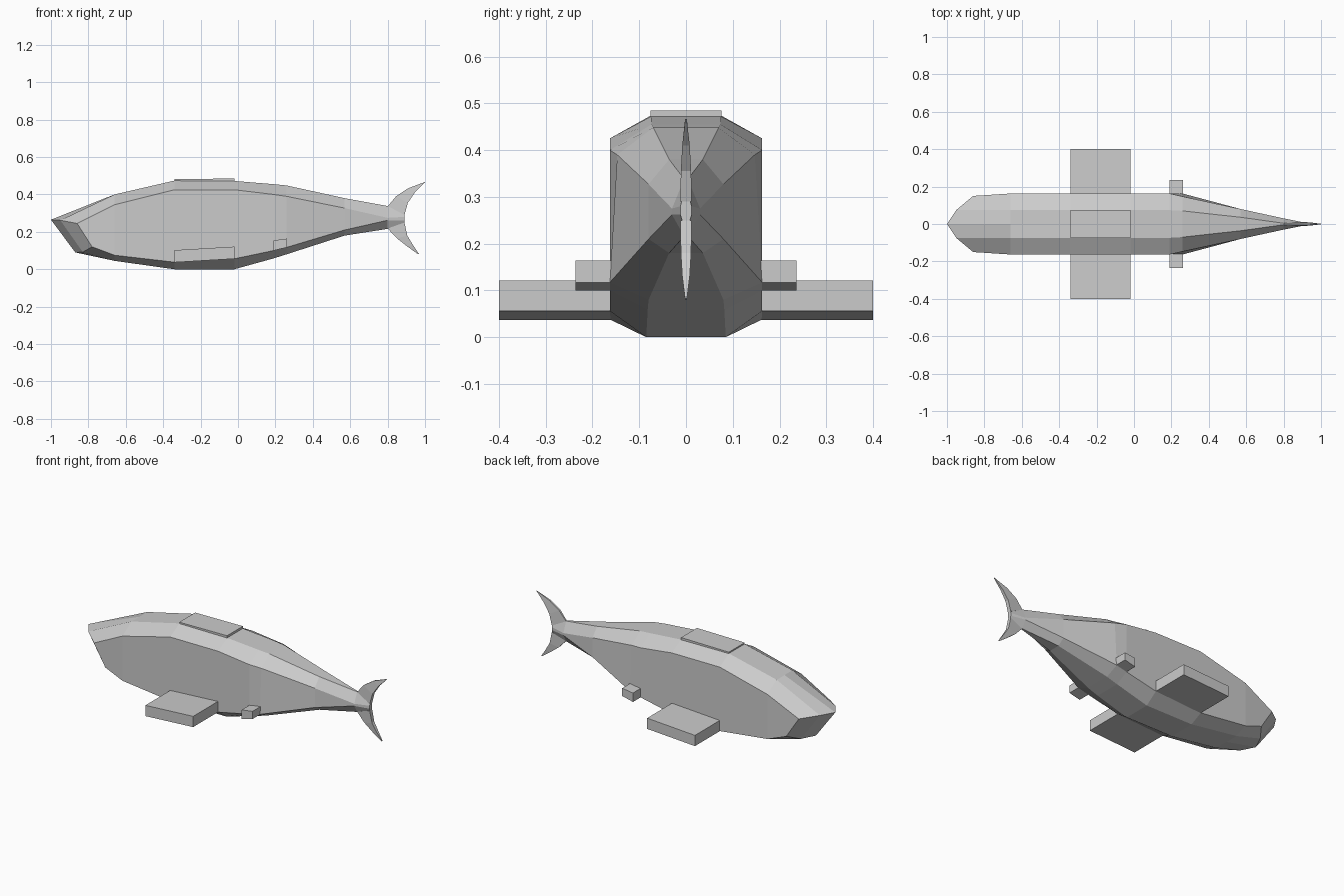
import bpy
import bmesh

if "Cube" in bpy.data.objects:
    bpy.data.objects.remove(bpy.data.objects["Cube"])

grey = bpy.data.materials.new("plain grey")
grey.diffuse_color = (0.6, 0.6, 0.6, 1)
grey.use_nodes = True
grey.node_tree.nodes["Principled BSDF"].inputs["Base Color"].default_value = grey.diffuse_color


def make_loft(name, rings):
    """Skin a series of equal closed rings and cap both ends."""
    bm = bmesh.new()
    loops = [[bm.verts.new(p) for p in ring] for ring in rings]
    n = len(loops[0])
    for a, b in zip(loops, loops[1:]):
        for i in range(n):
            j = (i + 1) % n
            bm.faces.new((a[i], a[j], b[j], b[i]))
    if n == 10:
        # The chin is split into strips, folded along the centre line
        c = loops[0]
        for q in ((0, 1, 4, 5), (1, 2, 3, 4), (0, 5, 6, 9), (9, 6, 7, 8)):
            bm.faces.new([c[i] for i in q])
    else:
        bm.faces.new(loops[0])
    bm.faces.new(loops[-1])
    bmesh.ops.remove_doubles(bm, verts=bm.verts, dist=0.0005)
    bmesh.ops.recalc_face_normals(bm, faces=bm.faces)
    me = bpy.data.meshes.new(name)
    bm.to_mesh(me)
    bm.free()
    me.materials.append(grey)
    ob = bpy.data.objects.new(name, me)
    bpy.context.collection.objects.link(ob)
    return ob


def full_ring(half):
    """Mirror a half section whose first and last points lie on y = 0."""
    return half + [(x, -y, z) for x, y, z in half[-2:0:-1]]


# Body: slanted snout ring, then faceted sections toward the tail
snout = [(-1, 0, .265), (-.95, .075, .262), (-.86, .15, .245),
         (-.78, .155, .12), (-.83, .085, .092), (-.87, 0, .09)]
# x, top z, top y, shoulder y, z, flank y, z, belly y, z
sections = [
    (-.66, .400, .075, .163, .345, .163, .075, .085, .045),
    (-.34, .474, .075, .163, .425, .163, .038, .085, 0),
    (-.02, .472, .075, .163, .425, .163, .056, .085, 0),
    (.19, .455, .074, .163, .400, .163, .100, .082, .058),
    (.26, .448, .070, .147, .390, .163, .117, .080, .080),
    (.57, .380, .036, .080, .327, .080, .210, .036, .180),
    (.80, .338, .004, .030, .275, .030, .262, .004, .216),
    (.89, .310, .004, .012, .280, .012, .262, .004, .235),
]
rings = [full_ring(snout)]
for x, tz, ty, sy, sz, fy, fz, by, bz in sections:
    rings.append(full_ring([(x, 0, tz), (x, ty, tz), (x, sy, sz),
                            (x, fy, fz), (x, by, bz), (x, 0, bz)]))
make_loft("body", rings)


# Tail flukes: thin blades, thicker along the trailing edge
def fluke(name, lead, trail):
    thick = [(.004, .012), (.006, .011), (.005, .008), (.002, .002)]
    rings = []
    for (lx, lz), (tx, tz), (lt, tt) in zip(lead, trail, thick):
        rings.append([(lx, -lt, lz), (lx, lt, lz), (tx, tt, tz), (tx, -tt, tz)])
    make_loft(name, rings)


fluke("upper_tail_fluke",
      [(.80, .336), (.845, .39), (.91, .433), (1, .467)],
      [(.89, .29), (.908, .355), (.945, .41), (.997, .463)])
fluke("lower_tail_fluke",
      [(.80, .218), (.85, .165), (.905, .122), (.963, .08)],
      [(.89, .25), (.905, .18), (.935, .13), (.967, .083)])


# Fins: blocks tilted slightly up toward the tail
def block(name, x0, x1, y0, y1, front_z, back_z):
    rings = [[(x, y0, lo), (x, y1, lo), (x, y1, hi), (x, y0, hi)]
             for x, (lo, hi) in ((x0, front_z), (x1, back_z))]
    make_loft(name, rings)


for side, s in (("left", -1), ("right", 1)):
    block(side + "_pectoral_fin", -.34, -.02, s * .14, s * .40,
          (.037, .102), (.056, .121))
    block(side + "_rear_fin", .19, .262, s * .13, s * .236,
          (.100, .154), (.117, .164))
block("dorsal_plate", -.34, -.02, -.076, .076, (.43, .482), (.43, .485))
